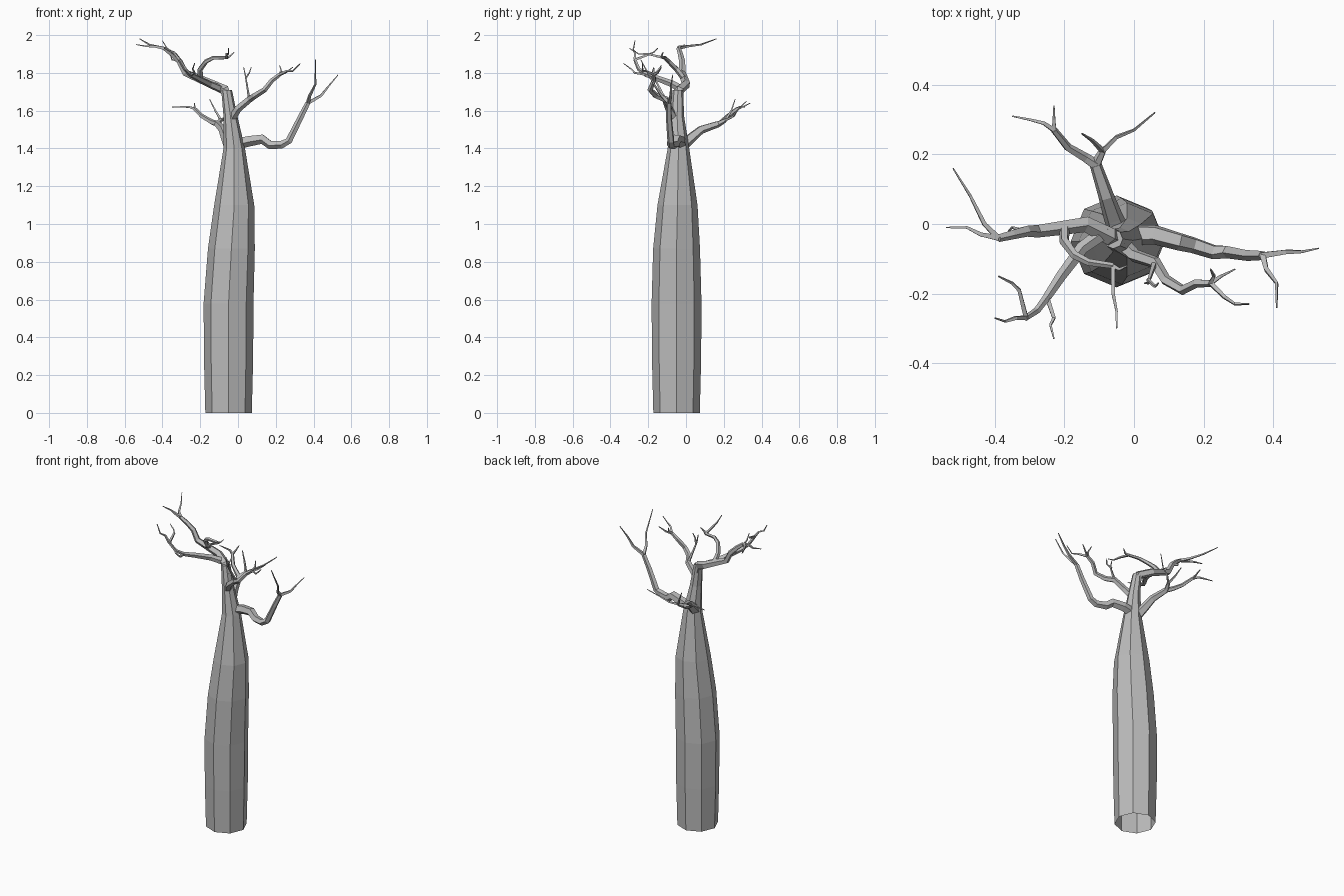
import bpy
import math
from mathutils import Vector

default_cube = bpy.data.objects.get("Cube")
if default_cube:
    bpy.data.objects.remove(default_cube, do_unlink=True)

# One plain bark colour for the whole tree
bark = bpy.data.materials.new("grey_bark")
bark.use_nodes = True
bark.diffuse_color = (0.5, 0.5, 0.5, 1)
bark.node_tree.nodes["Principled BSDF"].inputs["Base Color"].default_value = bark.diffuse_color


def add_object(name, vertices, faces):
    mesh = bpy.data.meshes.new(name)
    mesh.from_pydata(vertices, [], faces)
    mesh.materials.append(bark)
    mesh.update()
    made = bpy.data.objects.new(name, mesh)
    bpy.context.collection.objects.link(made)
    return made


def make_ring(centre, side, up, radius, sides):
    angles = [math.tau * k / sides for k in range(sides)]
    return [centre + (side * math.cos(a) + up * math.sin(a)) * radius for a in angles]


def bridge_rings(ring_count, sides):
    faces = []
    for i in range(ring_count - 1):
        for k in range(sides):
            n = (k + 1) % sides
            low, high = i * sides, (i + 1) * sides
            faces.append((low + k, low + n, high + n, high + k))
    return faces


def trunk(name, profile, sides=8):
    """Stack level rings given as (x, y, z, radius) in centimetres, open at the foot."""
    vertices = []
    for x, y, z, radius in profile:
        centre = Vector((x, y, z)) / 100
        vertices += make_ring(centre, Vector((1, 0, 0)), Vector((0, 1, 0)), radius / 100, sides)
    faces = bridge_rings(len(profile), sides)
    last = len(vertices) - sides
    faces.append(tuple(range(last, len(vertices))))
    return add_object(name, vertices, faces)


def branch(name, start_radius, end_radius, *points, sides=5):
    """Sweep a tapering faceted tube through points given in centimetres."""
    path = [Vector(p) / 100 for p in points]
    count = len(path)
    direction = (path[1] - path[0]).normalized()
    side = direction.orthogonal().normalized()
    vertices = []
    for i, centre in enumerate(path):
        before = path[max(i - 1, 0)]
        after = path[min(i + 1, count - 1)]
        tangent = (after - before).normalized()
        side = (side - tangent * side.dot(tangent)).normalized()
        up = tangent.cross(side)
        blend = i / (count - 1)
        radius = start_radius + (end_radius - start_radius) * blend
        vertices += make_ring(centre, side, up, radius / 100, sides)
    faces = bridge_rings(count, sides)
    faces.append(tuple(reversed(range(sides))))
    faces.append(tuple(range((count - 1) * sides, count * sides)))
    return add_object(name, vertices, faces)


def twig(name, *points, base=0.9):
    """A thin end shoot that runs to a fine tip."""
    return branch(name, base, 0.25, *points, sides=4)


# Swollen trunk with its slim neck
trunk("trunk", [
    (-5, -5, 0, 12.3), (-5, -5, 28, 13), (-5, -5, 58, 13.2), (-3.5, -5, 87, 12.4),
    (-2, -4.5, 110, 10.6), (-2, -4, 140, 5.7), (-4, -4.7, 157, 3.7), (-6, -4.3, 171, 2.8),
])

# Top right-hand limb, bending out of the neck
branch("top_limb", 2.9, 1.2,
       (-5, -4.5, 165), (-7, -3.5, 171), (-14, 0, 174), (-21, -1, 177),
       (-28, -2, 180), (-31, -2, 186), (-35, -3, 190), (-39, -4, 193))
twig("top_limb_back_twig", (-39, -4, 193), (-43, 0, 194), (-47, 8, 195), (-52, 16, 198), base=1.1)
twig("top_limb_side_twig", (-39, -4, 193), (-44, -3, 194), (-48, -1, 194), (-54, -1, 195), base=1.1)
twig("top_limb_spur", (-31, -2, 186), (-35, -1, 187), (-36, -2, 190), base=0.7)

# Front limb below the top limb
branch("front_limb", 2.2, 1.3,
       (-8, -2, 171), (-15, -7, 174), (-21, -15, 177), (-25, -21, 179))
branch("front_limb_fork", 1.2, 0.9,
       (-25, -21, 179), (-28, -25, 182), (-31, -27, 187))
twig("front_limb_side_twig", (-31, -27, 187), (-34, -27, 191), (-37, -28, 192), (-40, -27, 197))
twig("front_limb_back_twig", (-31, -27, 187), (-33, -19, 190), (-35, -17, 191), (-39, -15, 193))
twig("front_limb_low_twig", (-25, -21, 179), (-23, -27, 180), (-24, -29, 182), (-23, -33, 185))

# Curled limb rising off the top limb
branch("curled_limb", 1.6, 0.9,
       (-20, -1, 177), (-20, -5, 182), (-17, -9, 186), (-13, -11, 188), (-6, -12, 188))
twig("curled_limb_long_twig", (-6, -12, 188), (-6, -20, 190), (-5, -25, 190), (-5, -30, 193))
twig("curled_limb_short_twig", (-6, -12, 188), (-4, -13, 189), (-2, -12, 191))

# Middle limb on the left of the front
branch("middle_limb", 2.2, 1.1,
       (-3, -6, 156), (0, -9, 161), (6, -11, 166), (9, -16, 168),
       (14, -19, 171), (18, -17, 176), (22, -17, 179))
twig("middle_limb_outer_twig", (22, -17, 179), (26, -21, 181), (29, -23, 181), (33, -23, 185))
twig("middle_limb_back_twig", (22, -17, 179), (25, -15, 180), (29, -13, 183))
twig("middle_limb_upper_twig", (22, -17, 179), (23, -15, 181), (22, -13, 184))
twig("middle_limb_inner_twig", (6, -11, 166), (5, -14, 172), (4, -17, 178), (3, -17, 183))
twig("middle_limb_inner_spur", (4, -16, 177), (6, -18, 180), (7, -17, 183), base=0.6)

# Great left limb, sagging and then climbing
branch("left_limb", 3.2, 1.4,
       (-3, -3, 142), (6, -3, 144), (13, -5, 145), (17, -6, 142), (23, -8, 142),
       (27, -8, 144), (33, -9, 156), (37, -9, 164))
twig("left_limb_outer_twig", (37, -9, 164), (44, -8, 168), (48, -8, 173), (53, -7, 179), base=1.2)
twig("left_limb_front_twig", (37, -9, 164), (38, -13, 168), (41, -17, 174), (41, -24, 187), base=1.2)

# Back limb with two spreading forks
branch("back_limb", 3.4, 1.8,
       (-4, -3, 141), (-6, 2, 145), (-8, 8, 150), (-11, 17, 153))
branch("back_limb_right_fork", 1.7, 1,
       (-11, 17, 153), (-14, 19, 154), (-19, 22, 157), (-23, 27, 161))
twig("back_limb_far_twig", (-23, 27, 161), (-26, 29, 162), (-30, 30, 162), (-35, 31, 162))
twig("back_limb_high_twig", (-23, 27, 161), (-23, 30, 162), (-23, 34, 164))
branch("back_limb_left_fork", 1.6, 1.1, (-11, 17, 153), (-9, 21, 155))
twig("back_limb_left_twig", (-9, 21, 155), (-5, 25, 157), (0, 27, 160), (6, 32, 165))
twig("back_limb_upright_twig", (-9, 21, 155), (-12, 24, 160), (-15, 26, 166))
